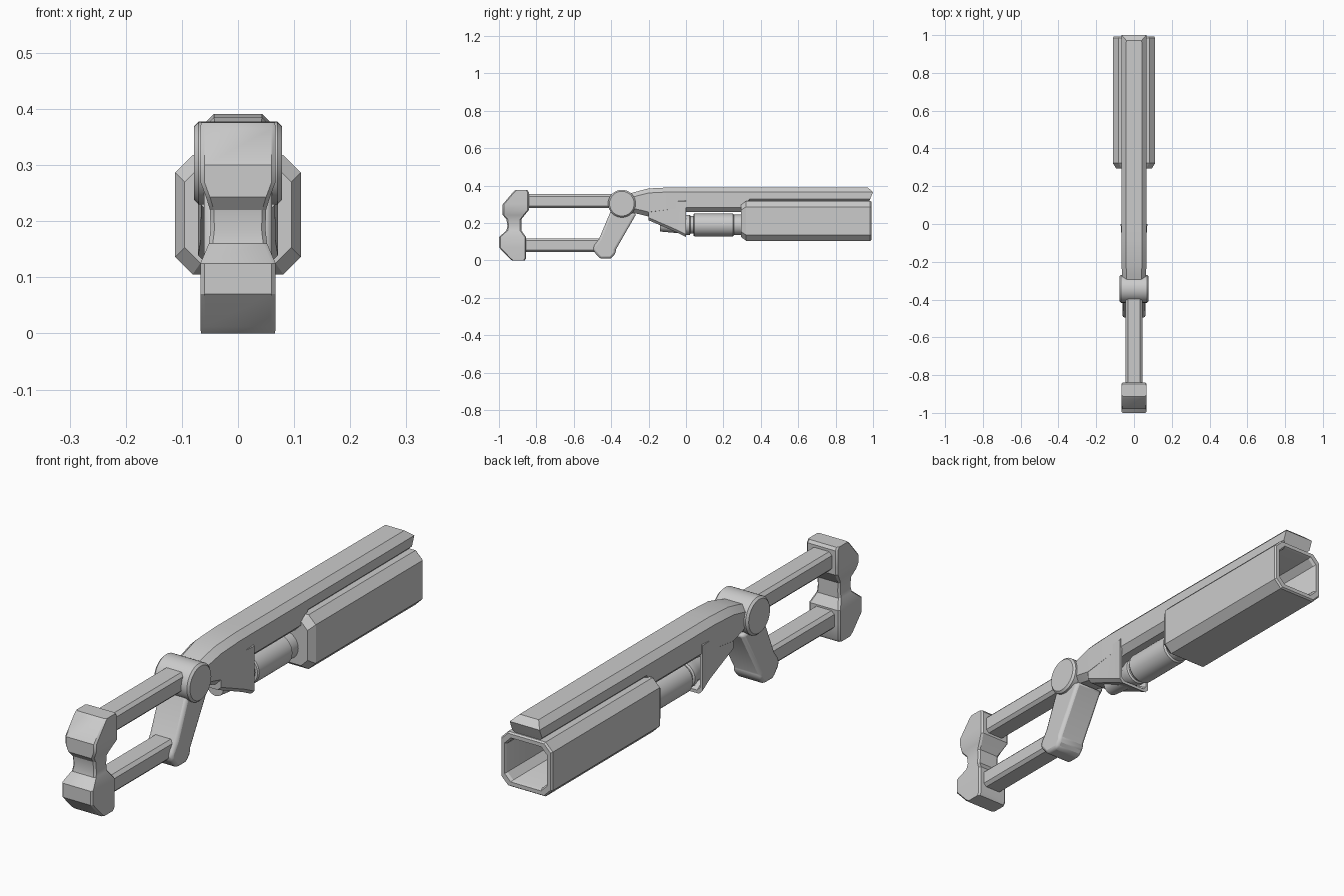
import bpy, bmesh, math
from mathutils import Vector

if "Cube" in bpy.data.objects:
    bpy.data.objects.remove(bpy.data.objects["Cube"])


def finish(bm, name, bevel=0.0, segments=2):
    bmesh.ops.recalc_face_normals(bm, faces=bm.faces)
    me = bpy.data.meshes.new(name)
    bm.to_mesh(me)
    bm.free()
    ob = bpy.data.objects.new(name, me)
    bpy.context.collection.objects.link(ob)
    bpy.ops.object.select_all(action='DESELECT')
    ob.select_set(True)
    bpy.context.view_layer.objects.active = ob
    bpy.ops.object.shade_smooth_by_angle(angle=math.radians(32))
    if bevel:
        m = ob.modifiers.new("Bevel", 'BEVEL')
        m.width, m.segments = bevel, segments
        m.limit_method, m.angle_limit = 'ANGLE', math.radians(30)
    return ob


def octagon(hw, lo, hi, c):
    """Chamfered rectangle, symmetric in its first coordinate."""
    b = hw - c
    return [(-b, lo), (b, lo), (hw, lo + c), (hw, hi - c),
            (b, hi), (-b, hi), (-hw, hi - c), (-hw, lo + c)]


def along_y(y, hw, lo, hi, c):
    return [Vector((x, y, z)) for x, z in octagon(hw, lo, hi, c)]


def along_z(z, hw, lo, hi, c):
    return [Vector((x, y, z)) for x, y in octagon(hw, lo, hi, c)]


def loft(name, rings, bevel=0.0):
    bm = bmesh.new()
    vs = [[bm.verts.new(p) for p in r] for r in rings]
    for a, b in zip(vs, vs[1:]):
        for i in range(8):
            j = (i + 1) % 8
            bm.faces.new((a[i], a[j], b[j], b[i]))
    for r in (vs[0], vs[-1]):
        for q in ((0, 1, 2, 7), (7, 2, 3, 6), (6, 3, 4, 5)):
            bm.faces.new([r[i] for i in q])
    return finish(bm, name, bevel)


def lathe(name, profile, origin, axis, steps=32, bevel=0.0):
    """Solid of revolution; profile is (distance along axis, radius)."""
    bm = bmesh.new()
    rings = []
    for d, r in profile:
        ring = []
        for i in range(steps):
            t = 2 * math.pi * i / steps
            u, v = r * math.cos(t), r * math.sin(t)
            p = Vector((d, u, v)) if axis == 'X' else Vector((u, d, v))
            ring.append(bm.verts.new(p + Vector(origin)))
        rings.append(ring)
    for a, b in zip(rings, rings[1:]):
        for i in range(steps):
            j = (i + 1) % steps
            bm.faces.new((a[i], a[j], b[j], b[i]))
    bm.faces.new(rings[0])
    bm.faces.new(rings[-1])
    return finish(bm, name, bevel)


def extrude_x(name, profile, hw, bevel):
    bm = bmesh.new()
    f = bm.faces.new([bm.verts.new((-hw, y, z)) for y, z in profile])
    g = bmesh.ops.extrude_face_region(bm, geom=[f])
    moved = [v for v in g["geom"] if isinstance(v, bmesh.types.BMVert)]
    bmesh.ops.translate(bm, verts=moved, vec=(2 * hw, 0, 0))
    return finish(bm, name, bevel)


# Shoulder butt with narrowed waist
loft("shoulder_butt", [along_z(*s, 0.007) for s in (
    (0.0, 0.066, -0.93, -0.862), (0.012, 0.067, -0.945, -0.855),
    (0.07, 0.067, -1.0, -0.855), (0.125, 0.067, -1.0, -0.855),
    (0.16, 0.052, -0.96, -0.88), (0.185, 0.049, -0.955, -0.88),
    (0.22, 0.05, -0.96, -0.88), (0.243, 0.057, -0.98, -0.862),
    (0.27, 0.067, -0.98, -0.84), (0.30, 0.067, -0.98, -0.84),
    (0.365, 0.067, -0.925, -0.84), (0.376, 0.066, -0.912, -0.848))])

# Stock bars
for name, y1, lo, hi in (("upper_bar", -0.34, 0.28, 0.355),
                         ("lower_bar", -0.43, 0.045, 0.118)):
    loft(name, [along_y(y, 0.045, lo, hi, 0.012) for y in (-0.90, y1)])

# Pivot drum
lathe("pivot_drum", [(-0.078, 0.066), (-0.070, 0.074), (0.070, 0.074), (0.078, 0.066)],
      (0, -0.343, 0.304), 'X')

# Hand grip
extrude_x("grip", [(-0.40, 0.27), (-0.265, 0.25), (-0.375, 0.058), (-0.375, 0.04),
                   (-0.40, 0.01), (-0.46, 0.01), (-0.495, 0.05), (-0.495, 0.075),
                   (-0.465, 0.115)], 0.061, 0.012)

# Receiver and top rail, with pointed muzzle end
c = 0.024
nose = along_y(1.0, 0.065, 0.305, 0.39, c)
for i, y in enumerate((0.975, 0.975, 0.985, 1.0, 0.972, 0.972, 1.0, 0.985)):
    nose[i].y = y
loft("receiver_rail", [
    along_y(-0.31, 0.062, 0.255, 0.355, c),
    along_y(-0.27, 0.063, 0.252, 0.367, c),
    along_y(-0.20, 0.067, 0.235, 0.385, c),
    along_y(-0.08, 0.067, 0.25, 0.391, c),
    along_y(0.0, 0.067, 0.26, 0.391, c),
    along_y(0.30, 0.067, 0.26, 0.391, c),
    along_y(0.34, 0.067, 0.305, 0.391, c), nose])

# Hollow skirt under the receiver
loft("receiver_skirt", [
    along_y(-0.20, 0.066, 0.215, 0.33, 0.014),
    along_y(-0.05, 0.067, 0.15, 0.33, 0.014),
    along_y(0.0, 0.071, 0.125, 0.33, 0.014),
    along_y(0.0, 0.060, 0.137, 0.318, 0.012),
    along_y(-0.05, 0.056, 0.162, 0.318, 0.012),
    along_y(-0.12, 0.052, 0.205, 0.318, 0.012)])

# Stepped tube between skirt and shroud
lathe("feed_tube", [(-0.14, 0.035), (-0.02, 0.046), (0.0, 0.053), (0.02, 0.053),
                    (0.025, 0.047), (0.04, 0.047), (0.04, 0.057), (0.045, 0.061),
                    (0.25, 0.061), (0.256, 0.055), (0.36, 0.055)], (0, 0, 0.19), 'Y')

# Open barrel shroud
loft("barrel_shroud", [
    along_y(0.295, 0.095, 0.125, 0.298, 0.028),
    along_y(0.322, 0.112, 0.105, 0.318, 0.031),
    along_y(0.985, 0.112, 0.105, 0.318, 0.031),
    along_y(0.992, 0.107, 0.110, 0.313, 0.029),
    along_y(0.992, 0.092, 0.125, 0.298, 0.026),
    along_y(0.982, 0.087, 0.130, 0.293, 0.025),
    along_y(0.40, 0.087, 0.130, 0.293, 0.025)])
